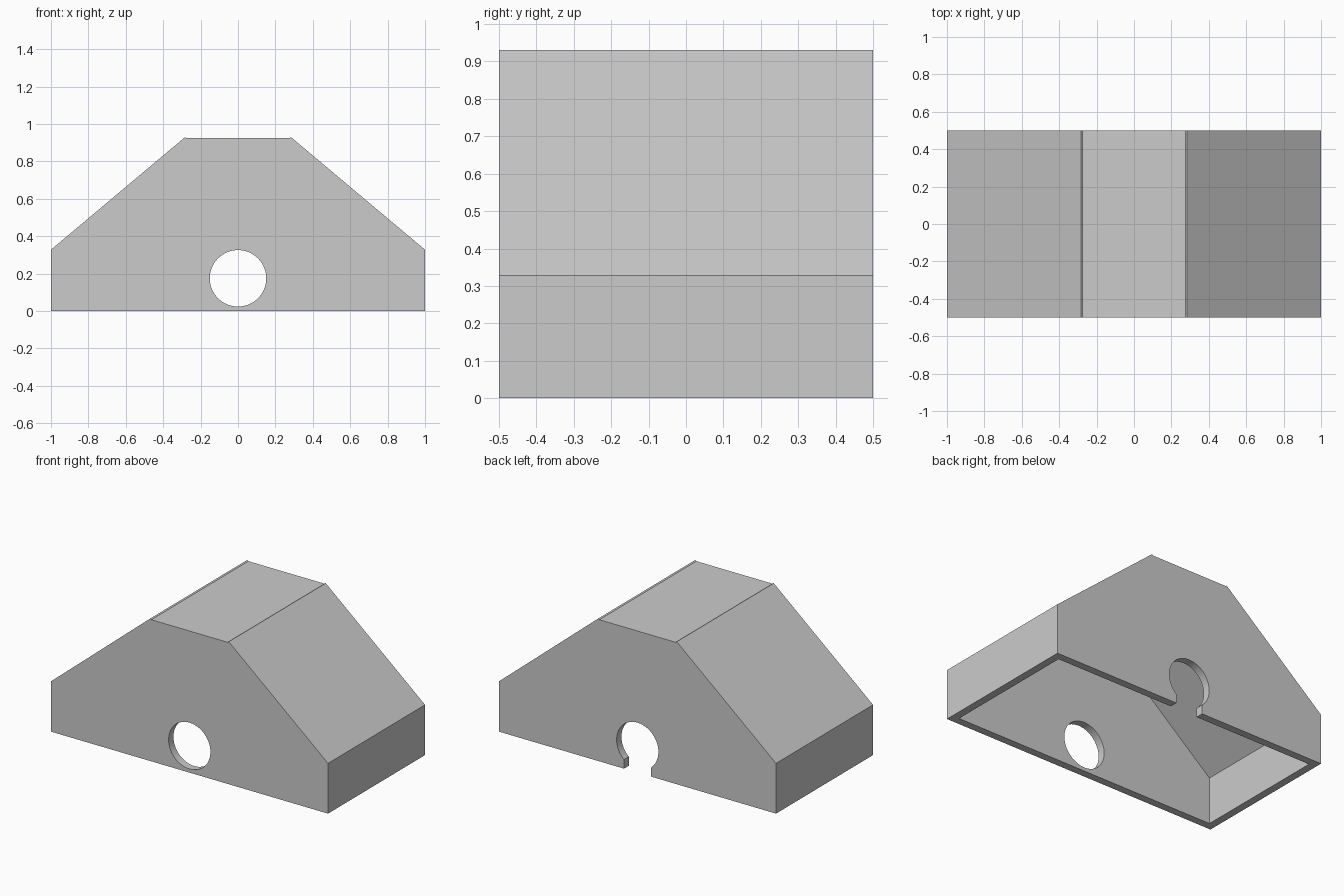
import bpy
import math

if "Cube" in bpy.data.objects:
    bpy.data.objects.remove(bpy.data.objects["Cube"], do_unlink=True)

DEPTH = 1.0
WALL = 0.05
HOLE_Z, HOLE_R = 0.175, 0.151
SLOT_HALF = 0.0975

grey = bpy.data.materials.new("light_grey")
grey.use_nodes = True
colour = (0.6, 0.6, 0.6, 1.0)
grey.diffuse_color = colour
grey.node_tree.nodes["Principled BSDF"].inputs["Base Color"].default_value = colour


def prism(name, profile, y0, y1):
    """Extrude an x-z outline (counter-clockwise from the front) from y0 to y1."""
    n = len(profile)
    verts = [(x, y, z) for y in (y0, y1) for x, z in profile]
    faces = [tuple(range(n)), tuple(reversed(range(n, 2 * n)))]
    for i in range(n):
        j = (i + 1) % n
        faces.append((j, i, i + n, j + n))
    mesh = bpy.data.meshes.new(name)
    mesh.from_pydata(verts, [], faces)
    mesh.materials.append(grey)
    obj = bpy.data.objects.new(name, mesh)
    bpy.context.scene.collection.objects.link(obj)
    return obj


def mirrored(half):
    """Complete a right-hand half outline, listed bottom to top."""
    return half + [(-x, z) for x, z in reversed(half)]


def cut(obj, cutter):
    """Subtract the cutter, bake the result and discard the cutter."""
    mod = obj.modifiers.new("cut", 'BOOLEAN')
    mod.operation = 'DIFFERENCE'
    mod.solver = 'EXACT'
    mod.object = cutter
    cutter.hide_render = True
    bpy.context.view_layer.update()
    graph = bpy.context.evaluated_depsgraph_get()
    mesh = bpy.data.meshes.new_from_object(obj.evaluated_get(graph))
    obj.modifiers.clear()
    obj.data = mesh
    bpy.data.objects.remove(cutter, do_unlink=True)


# Outer body with thin raised lips where the slopes meet the flat top
housing = prism("housing", mirrored([(1, 0), (1, 0.328), (0.283, 0.93), (0.275, 0.924)]),
                -DEPTH / 2, DEPTH / 2)

# Hollow interior, open at the bottom
cavity = prism("cavity_cutter", mirrored([(1 - WALL, -0.1), (1 - WALL, 0.305), (0.268, 0.874)]),
               -DEPTH / 2 + WALL, DEPTH / 2 - WALL)
cut(housing, cavity)

# Round opening through the front and back walls
angles = [math.tau * i / 64 for i in range(64)]
circle = [(HOLE_R * math.cos(a), HOLE_Z + HOLE_R * math.sin(a)) for a in angles]
cut(housing, prism("hole_cutter", circle, -DEPTH, DEPTH))

# Slot joining the back opening to the bottom edge
slot = prism("slot_cutter", mirrored([(SLOT_HALF, -0.1), (SLOT_HALF, HOLE_Z)]), 0.3, DEPTH)
cut(housing, slot)

# Smooth hole walls, crisp edges elsewhere
bpy.ops.object.select_all(action='DESELECT')
housing.select_set(True)
bpy.context.view_layer.objects.active = housing
bpy.ops.object.shade_smooth_by_angle(angle=math.radians(25))
